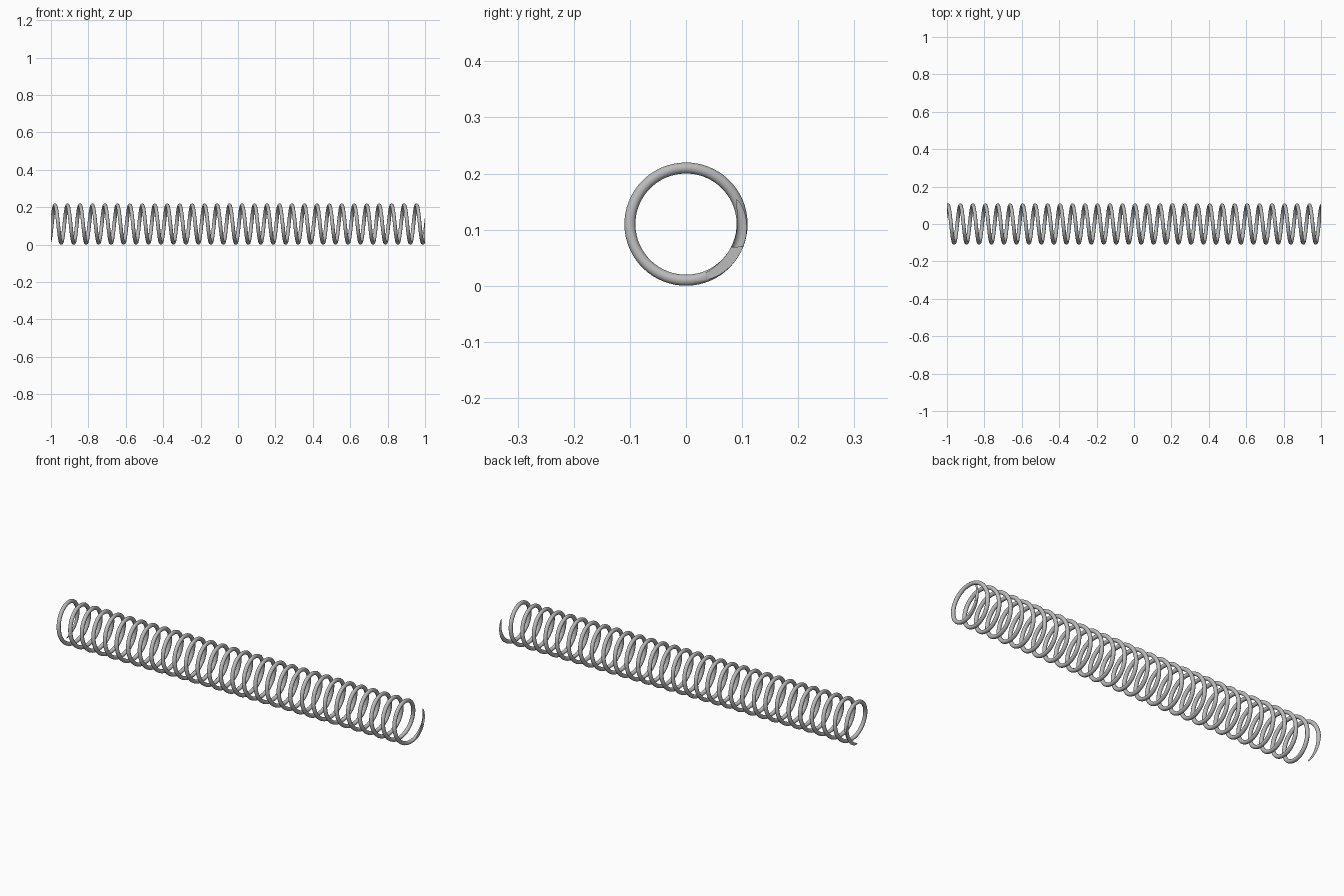
import bpy
import bmesh
from math import cos, sin, pi, radians, ceil
from mathutils import Vector

cube = bpy.data.objects.get("Cube")
if cube:
    bpy.data.objects.remove(cube, do_unlink=True)

# Spring dimensions
LENGTH, TURNS = 2.0, 30
COIL_R, WIRE_R = 0.1, 0.0098
PITCH = LENGTH / TURNS
START = radians(-27)
STEPS, SIDES = 64, 20
CENTRE_Z = COIL_R + WIRE_R

# Steel material
steel = bpy.data.materials.new("steel_grey")
steel.use_nodes = True
colour = (0.5, 0.5, 0.5, 1)
steel.diffuse_color = colour
steel.node_tree.nodes["Principled BSDF"].inputs["Base Color"].default_value = colour


def wire_ring(bm, turn):
    """Circular wire section, square to the helix, at a given turn."""
    a = START + turn * 2 * pi
    radial = Vector((0, cos(a), sin(a)))
    tangent = Vector((PITCH / (2 * pi), -COIL_R * sin(a), COIL_R * cos(a))).normalized()
    side = tangent.cross(radial)
    centre = Vector((turn * PITCH - LENGTH / 2, 0, CENTRE_Z)) + radial * COIL_R
    angles = [2 * pi * i / SIDES for i in range(SIDES)]
    return [bm.verts.new(centre + WIRE_R * (radial * cos(b) + side * sin(b))) for b in angles]


# Sweep the wire slightly past both ends
bm = bmesh.new()
extra = ceil(STEPS / 2)
rings = [wire_ring(bm, i / STEPS) for i in range(-extra, TURNS * STEPS + extra + 1)]
for r0, r1 in zip(rings, rings[1:]):
    for i in range(SIDES):
        j = (i + 1) % SIDES
        bm.faces.new((r0[i], r0[j], r1[j], r1[i]))

# Grind both ends flat
for s in (-1, 1):
    cut = bmesh.ops.bisect_plane(
        bm, geom=bm.verts[:] + bm.edges[:] + bm.faces[:],
        plane_co=(s * LENGTH / 2, 0, 0), plane_no=(s, 0, 0), clear_outer=True)
    edges = [e for e in cut["geom_cut"] if isinstance(e, bmesh.types.BMEdge)]
    bmesh.ops.triangle_fill(bm, edges=edges, use_beauty=True, normal=(s, 0, 0))
bmesh.ops.recalc_face_normals(bm, faces=bm.faces[:])

mesh = bpy.data.meshes.new("coil_spring")
bm.to_mesh(mesh)
bm.free()
mesh.materials.append(steel)
spring = bpy.data.objects.new("coil_spring", mesh)
bpy.context.collection.objects.link(spring)

# Smooth wire with crisp ground ends
bpy.ops.object.select_all(action="DESELECT")
spring.select_set(True)
bpy.context.view_layer.objects.active = spring
bpy.ops.object.shade_smooth_by_angle(angle=radians(35))
